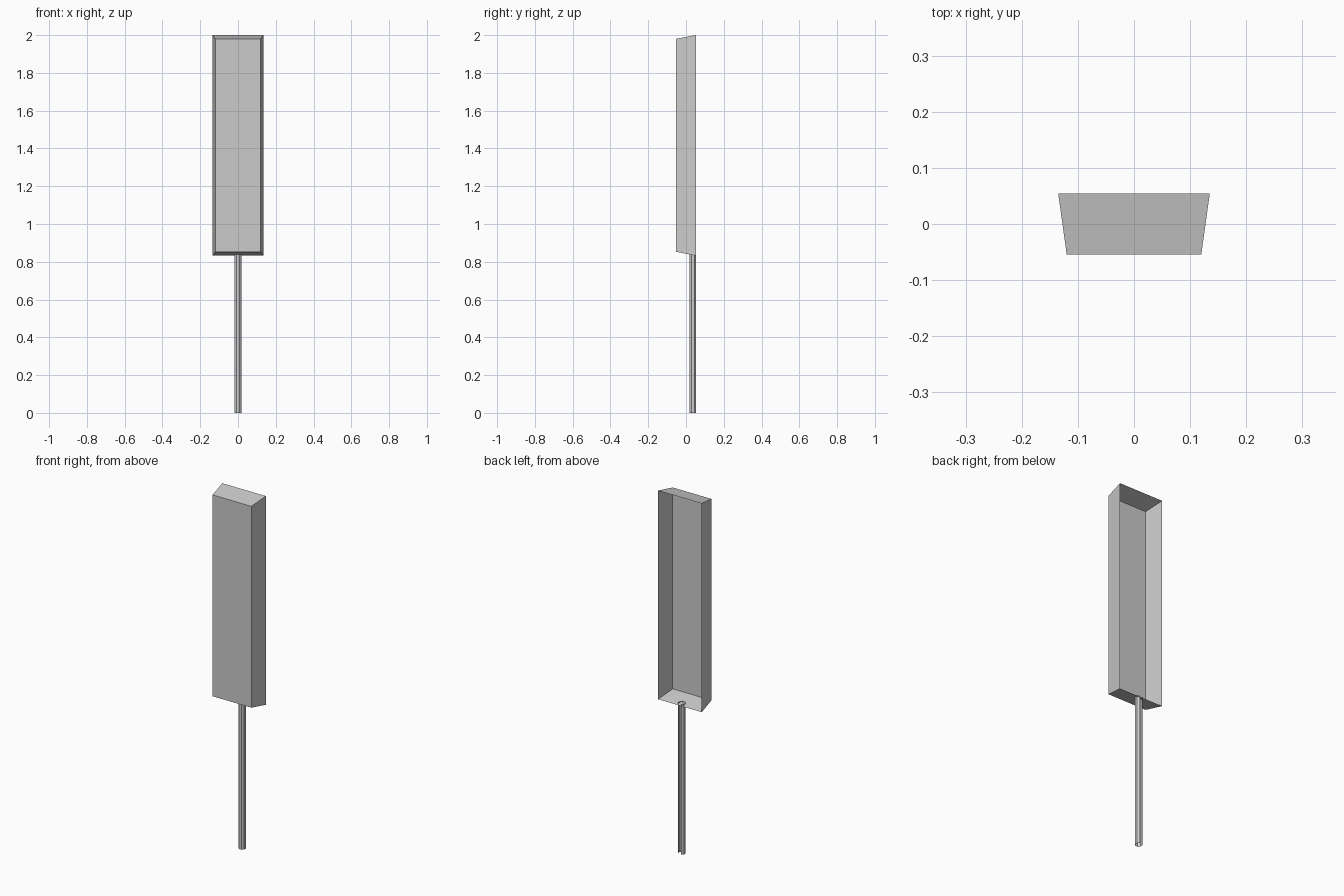
import bpy
import bmesh
from math import cos, sin, pi

cube = bpy.data.objects.get("Cube")
if cube:
    bpy.data.objects.remove(cube)

# One plain grey material
grey = bpy.data.materials.new("light_grey")
grey.use_nodes = True
colour = (0.6, 0.6, 0.6, 1)
grey.diffuse_color = colour
grey.node_tree.nodes["Principled BSDF"].inputs["Base Color"].default_value = colour


def make_object(name, bm):
    mesh = bpy.data.meshes.new(name)
    bm.to_mesh(mesh)
    bm.free()
    mesh.materials.append(grey)
    obj = bpy.data.objects.new(name, mesh)
    bpy.context.collection.objects.link(obj)
    return obj


def bridge(bm, a, b, closed):
    """Join two rows of vertices with quads."""
    n = len(a)
    for i in range(n if closed else n - 1):
        j = (i + 1) % n
        bm.faces.new((a[i], a[j], b[j], b[i]))


def rectangle(bm, half_width, y, low, high):
    corners = [(-half_width, low), (half_width, low), (half_width, high), (-half_width, high)]
    return [bm.verts.new((x, y, z)) for x, z in corners]


# Tapered sign panel: thin shell, open at the back
bm = bmesh.new()
front = rectangle(bm, 0.12, -0.054, 0.853, 1.98)
back = rectangle(bm, 0.135, 0.054, 0.832, 2.0)
bm.faces.new(front)
bridge(bm, back, front, True)
make_object("sign_panel", bm)

# Octagonal post: open channel with its slot facing the back
bm = bmesh.new()
sides, apothem = 8, 0.0175
radius = apothem / cos(pi / sides)
angles = [pi / 2 + (2 * i + 1) * pi / sides for i in range(sides)]
rows = [[bm.verts.new((radius * cos(a), 0.0365 + radius * sin(a), z)) for a in angles]
        for z in (0, 0.842)]
bridge(bm, rows[0], rows[1], False)
make_object("post", bm)
